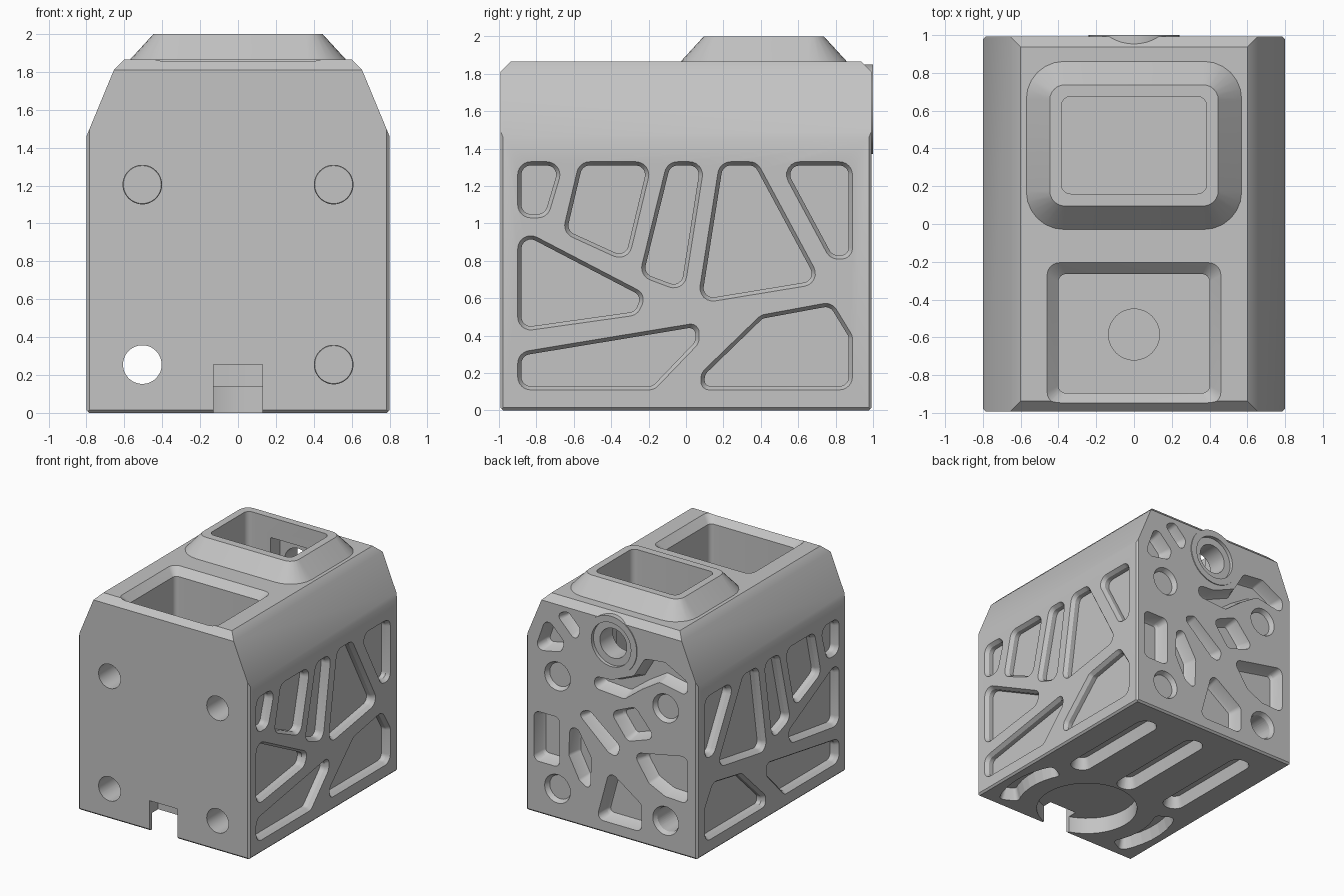
import bpy
import bmesh
from math import pi, sin, cos, tan, radians
from mathutils import Vector, Matrix

cube = bpy.data.objects.get("Cube")
if cube:
    bpy.data.objects.remove(cube, do_unlink=True)

grey = bpy.data.materials.new("light grey")
tone = (.55, .55, .55, 1)
grey.use_nodes = True
grey.diffuse_color = tone
for node in grey.node_tree.nodes:
    if node.type == 'BSDF_PRINCIPLED':
        node.inputs["Base Color"].default_value = tone


def finish(name, bm):
    bmesh.ops.recalc_face_normals(bm, faces=bm.faces)
    mesh = bpy.data.meshes.new(name)
    bm.to_mesh(mesh)
    bm.free()
    mesh.materials.append(grey)
    obj = bpy.data.objects.new(name, mesh)
    bpy.context.collection.objects.link(obj)
    return obj


def outline(points, inset, radius, steps=6):
    """Offset a polygon inwards and round its corners."""
    pts = [Vector(p) for p in points]
    n = len(pts)
    if sum(pts[i - 1].x * pts[i].y - pts[i].x * pts[i - 1].y for i in range(n)) < 0:
        pts.reverse()
    moved = []
    for i, p in enumerate(pts):
        a, b = (p - pts[i - 1]).normalized(), (pts[(i + 1) % n] - p).normalized()
        na, nb = Vector((-a.y, a.x)), Vector((-b.y, b.x))
        moved.append(p + (na + nb) * inset / max(1 + na.dot(nb), .2))
    result = []
    for i, p in enumerate(moved):
        a, b = moved[i - 1] - p, moved[(i + 1) % n] - p
        half = a.angle(b) / 2
        t = min(radius / tan(half), .48 * a.length, .48 * b.length)
        a.normalize()
        b.normalize()
        r = t * tan(half)
        centre = p + (a + b).normalized() * r / sin(half)
        start, end = p + a * t - centre, p + b * t - centre
        sweep = pi - 2 * half
        for k in range(steps + 1):
            f = k / steps
            if sweep < .01:
                arm = start.lerp(end, f)
            else:
                arm = (start * sin((1 - f) * sweep) + end * sin(f * sweep)) / sin(sweep)
            result.append(centre + arm)
    return result


AXES = {
    'side': lambda u, v, h: (h, u, v),
    'back': lambda u, v, h: (u, h, v),
    'top': lambda u, v, h: (u, v, h),
}


def loft(name, points, layers, facing):
    """Solid through layers of (height, inset, corner radius)."""
    bm = bmesh.new()
    rings = []
    for h, inset, radius in layers:
        ring = [bm.verts.new(AXES[facing](p.x, p.y, h)) for p in outline(points, inset, radius)]
        rings.append(ring)
    for low, high in zip(rings, rings[1:]):
        for i in range(len(low)):
            bm.faces.new((low[i - 1], low[i], high[i], high[i - 1]))
    bm.faces.new(rings[0])
    bm.faces.new(rings[-1])
    return finish(name, bm)


def cylinder(name, centre, r1, r2, depth, along_y=False):
    bm = bmesh.new()
    turn = Matrix.Rotation(-pi / 2, 4, 'X') if along_y else Matrix()
    bmesh.ops.create_cone(bm, cap_ends=True, segments=48, radius1=r1, radius2=r2,
                          depth=depth, matrix=Matrix.Translation(centre) @ turn)
    return finish(name, bm)


def rect(x, y, hw, hl):
    return [(x - hw, y - hl), (x + hw, y - hl), (x + hw, y + hl), (x - hw, y + hl)]


# Housing: extruded profile with chamfers sliced off
BACK, WIDE, TOP = .993, .8, 1.865
right_half = [(WIDE, 0), (WIDE, 1.46), (.655, 1.81), (.6, TOP)]
profile = right_half + [(-x, z) for x, z in reversed(right_half)]
bm = bmesh.new()
face = bm.faces.new([bm.verts.new((x, -BACK, z)) for x, z in profile])
new = bmesh.ops.extrude_face_region(bm, geom=[face])['geom']
bmesh.ops.translate(bm, vec=(0, 2 * BACK, 0), verts=[g for g in new if isinstance(g, bmesh.types.BMVert)])
slices = []
for s in (-1, 1):
    slices += [((0, s * (BACK - .055), TOP), (0, s, 1)),
               ((0, s * BACK, .015), (0, s, -1)),
               ((s * WIDE, 0, .015), (s, 0, -1)),
               ((WIDE, s * (BACK - .015), 0), (1, s, 0)),
               ((-WIDE, s * (BACK - .015), 0), (-1, s, 0))]
for point, normal in slices:
    bmesh.ops.bisect_plane(bm, geom=bm.verts[:] + bm.edges[:] + bm.faces[:],
                           plane_co=point, plane_no=normal, clear_outer=True)
    bmesh.ops.holes_fill(bm, edges=[e for e in bm.edges if e.is_boundary])
housing = finish("housing", bm)

joins, cuts = [], []

# Raised collar on the top and ring boss on the back
joins.append(loft("collar", rect(0, .416, .57, .445),
                  [(1.8, 0, .2), (TOP, 0, .2), (2, .124, .08)], 'top'))
joins.append(cylinder("ring_boss", (0, .9, 1.61), .24, .24, .2, True))

# Two deep wells open at the top
cuts.append(loft("rear_well", rect(0, .4175, .385, .2575), [(2.1, 0, .05), (.3, 0, .05)], 'top'))
cuts.append(loft("front_well", rect(0, -.58, .46, .375),
                 [(1.9, -.035, .08), (1.805, .06, .04), (.3, .06, .04)], 'top'))
cuts.append(cylinder("well_floor_recess", (0, -.585, .3), .135, .135, .16))

# Ring bore, its counterbore and the square seat inside the rear well
cuts.append(cylinder("bore", (0, .8, 1.61), .125, .125, .6, True))
cuts.append(cylinder("counterbore", (0, 1.02, 1.61), .185, .185, .1, True))
cuts.append(loft("bore_seat", rect(0, 1.6, .17, .23), [(.6, 0, .01), (.8, 0, .01)], 'back'))

# Bolt holes running front to back, countersunk at the rear
for x in (-.505, .505):
    for z in (.255, 1.205):
        cuts.append(cylinder("bolt_hole", (x, 0, z), .102, .102, 3, True))
        cuts.append(cylinder("countersink", (x, BACK, z), .1, .14, .08, True))

# Lightening pockets on both sides, as (y, z) corners
side_pockets = [
    [(-.9, 1.33), (-.65, 1.33), (-.74, 1.03), (-.9, 1.03)],
    [(-.57, 1.33), (-.18, 1.33), (-.31, .79), (-.66, .95)],
    [(-.1, 1.33), (.1, 1.33), (-.01, .63), (-.25, .72)],
    [(.18, 1.33), (.38, 1.33), (.73, .68), (.06, .57)],
    [(.49, 1.33), (.89, 1.33), (.89, .81), (.77, .81)],
    [(-.9, .98), (-.21, .62), (-.26, .51), (-.9, .42)],
    [(-.9, .31), (.07, .47), (.07, .36), (-.17, .11), (-.9, .11)],
    [(.08, .2), (.4, .51), (.78, .58), (.89, .4), (.89, .11), (.08, .11)],
]
for s in (-1, 1):
    for pts in side_pockets:
        layers = [(s * (WIDE + d), i, r) for d, i, r in
                  ((.05, 0, .07), (0, 0, .07), (-.03, .02, .05), (-.07, .02, .05))]
        cuts.append(loft("side_pocket", pts, layers, 'side'))

# Lightening pockets on the back, as (x, z) corners
back_pockets = [
    [(.72, 1.37), (.61, 1.68), (.44, 1.51), (.47, 1.42)],
    [(.52, 1.73), (.41, 1.78), (.29, 1.66), (.33, 1.54)],
    [(.16, 1.2), (-.12, 1.18), (-.29, 1.31), (-.45, 1.41), (-.71, 1.36), (-.71, 1.48),
     (-.5, 1.59), (-.31, 1.57), (-.21, 1.4), (0, 1.31), (.16, 1.3)],
    rect(.605, .65, .12, .21),
    [(.39, .8), (.32, .82), (.19, .6), (.2, .32), (.3, .38), (.4, .57)],
    [(.32, .95), (.21, 1), (-.08, .77), (-.05, .67), (.03, .69)],
    [(.01, 1.04), (-.22, 1.14), (-.41, .92), (-.15, .83)],
    [(-.2, .75), (-.71, .85), (-.71, .45), (-.5, .46), (-.35, .53)],
    [(.02, .54), (-.28, .33), (-.28, .1), (.14, .1)],
]
for pts in back_pockets:
    cuts.append(loft("back_pocket", pts, [(BACK + .05, 0, .05), (BACK, 0, .05), (BACK - .09, .02, .04),
                                          (BACK - .11, .035, .03)], 'back'))

# Underside: round recess, front notch, straight and curved grooves
cuts.append(cylinder("round_recess", (0, -.585, .04), .4, .4, .2))
cuts.append(loft("front_notch", rect(0, -1, .13, .12), [(-.1, 0, .002), (.255, 0, .002)], 'top'))
groove = [(-.05, 0, .085), (0, 0, .085), (.1, .025, .06)]
for x in (-.48, 0, .48):
    cuts.append(loft("straight_groove", rect(x, .32, .09, .48), groove, 'top'))
for s in (-1, 1):
    angles = [radians(a) for a in range(-28, 31, 8)]
    arc = [(s * .72 * cos(a), .72 * sin(a) - .585) for a in angles]
    arc += [(s * .56 * cos(a), .56 * sin(a) - .585) for a in reversed(angles)]
    cuts.append(loft("curved_groove", arc, groove, 'top'))

# Combine everything into the housing
for operation, tools in (('UNION', joins), ('DIFFERENCE', cuts)):
    for tool in tools:
        tool.hide_render = True
        mod = housing.modifiers.new(tool.name, 'BOOLEAN')
        mod.operation, mod.solver, mod.object = operation, 'EXACT', tool
solid = bpy.data.meshes.new_from_object(housing.evaluated_get(bpy.context.evaluated_depsgraph_get()))
housing.modifiers.clear()
housing.data = solid
for tool in joins + cuts:
    bpy.data.objects.remove(tool, do_unlink=True)

bpy.ops.object.select_all(action='DESELECT')
housing.select_set(True)
bpy.context.view_layer.objects.active = housing
bpy.ops.object.shade_smooth_by_angle(angle=radians(25))
